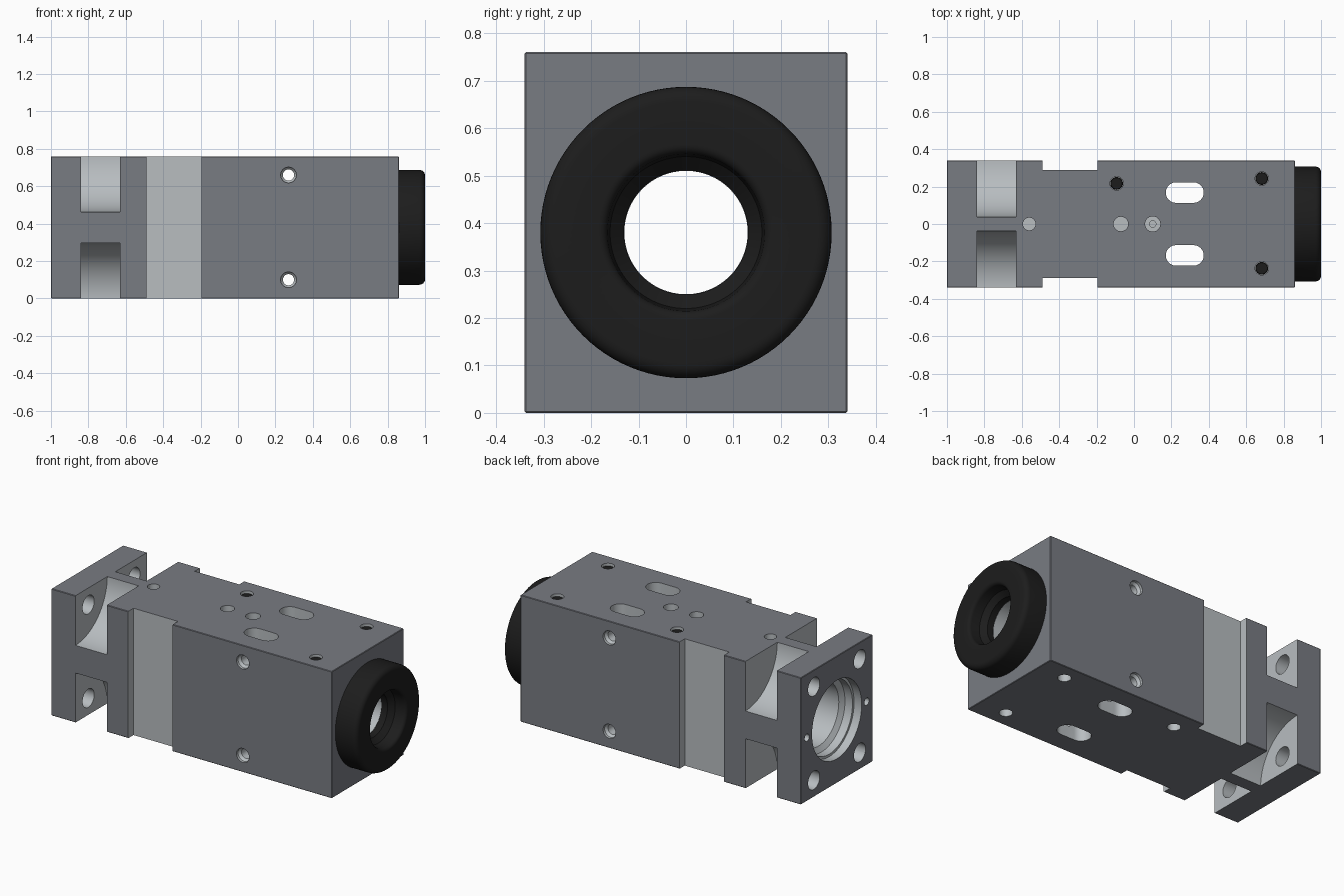
import bpy, bmesh
from math import cos, sin, pi
from mathutils import Vector

if "Cube" in bpy.data.objects:
    bpy.data.objects.remove(bpy.data.objects["Cube"])

X, Y, Z = (1, 0, 0), (0, 1, 0), (0, 0, 1)
MID = 0.38  # height of the bore axis


def material(name, rgb):
    m = bpy.data.materials.new(name)
    m.diffuse_color = (*rgb, 1)
    m.use_nodes = True
    m.node_tree.nodes["Principled BSDF"].inputs["Base Color"].default_value = m.diffuse_color
    return m


PAINT = material("grey_paint", (0.19, 0.20, 0.225))
METAL = material("bare_metal", (0.48, 0.51, 0.53))
BLACK = material("black", (0.012, 0.012, 0.012))


def make_object(name, bm, mats, index=0):
    bmesh.ops.recalc_face_normals(bm, faces=bm.faces)
    for f in bm.faces:
        f.material_index = index
    me = bpy.data.meshes.new(name)
    bm.to_mesh(me)
    bm.free()
    for m in mats:
        me.materials.append(m)
    ob = bpy.data.objects.new(name, me)
    bpy.context.collection.objects.link(ob)
    return ob


def lathe(name, profile, origin, axis, mats, index=0, closed=False, n=48):
    """Turn (distance along axis, radius) points around an axis."""
    q = Vector(Z).rotation_difference(Vector(axis))
    bm = bmesh.new()
    rings = [[bm.verts.new(Vector(origin) + q @ Vector((r * cos(2 * pi * i / n), r * sin(2 * pi * i / n), d)))
              for i in range(n)] for d, r in profile]
    pairs = list(zip(rings, rings[1:]))
    if closed:
        pairs.append((rings[-1], rings[0]))
    else:
        bm.faces.new(rings[0])
        bm.faces.new(rings[-1])
    for a, b in pairs:
        for i in range(n):
            j = (i + 1) % n
            bm.faces.new((a[i], a[j], b[j], b[i]))
    return make_object(name, bm, mats, index)


def box(name, lo, hi, index=0, bevel=0.0):
    bm = bmesh.new()
    bmesh.ops.create_cube(bm, size=1)
    for v in bm.verts:
        v.co = [(a + b) / 2 + c * (b - a) for a, b, c in zip(lo, hi, v.co)]
    if bevel:
        bmesh.ops.bevel(bm, geom=bm.edges[:], offset=bevel, segments=1, affect='EDGES')
    return make_object(name, bm, (PAINT, METAL), index)


def slot(name, x0, x1, y, r):
    bm = bmesh.new()
    pts = []
    for i in range(34):
        side = i // 17
        a = -pi / 2 + pi * (i - side) / 16
        pts.append(bm.verts.new(((x0 if side else x1) + r * cos(a), y + r * sin(a), -0.1)))
    face = bm.faces.new(pts)
    top = bmesh.ops.extrude_face_region(bm, geom=[face])["geom"]
    for v in top:
        if isinstance(v, bmesh.types.BMVert):
            v.co.z = 0.9
    return make_object(name, bm, (PAINT, METAL), 1)


def smooth(ob):
    bpy.ops.object.select_all(action='DESELECT')
    ob.select_set(True)
    bpy.context.view_layer.objects.active = ob
    bpy.ops.object.shade_smooth_by_angle(angle=0.55)


cutters = []


def bore(profile, origin, axis, n=32):
    cutters.append(lathe("cutter", profile, origin, axis, (PAINT, METAL), 1, n=n))


# main housing block
body = box("housing", (-1, -0.34, 0), (0.86, 0.34, 0.76), bevel=0.003)

# stepped central bore
bore([(-1.1, 0.235), (-0.95, 0.235), (-0.95, 0.22), (-0.90, 0.22), (-0.88, 0.19),
      (0.70, 0.19), (0.70, 0.13), (0.9, 0.13)], (0, 0, MID), X, 64)

for s in (-1, 1):
    # side groove, slot, flange dowel hole
    ys = sorted((s * 0.29, s * 0.5))
    cutters.append(box("cutter", (-0.49, ys[0], -0.1), (-0.195, ys[1], 0.9), 1))
    cutters.append(slot("cutter", 0.225, 0.318, s * 0.168, 0.055))
    bore([(-1.1, 0.022), (-0.9, 0.022)], (0, s * 0.283, MID), X)
    # countersunk cross holes
    bore([(-0.4, 0.042), (-0.325, 0.042), (-0.31, 0.03), (0.31, 0.03), (0.325, 0.042), (0.4, 0.042)],
         (0.27, 0, MID + s * 0.28), Y)
    for t in (-1, 1):
        # scooped corner pockets and the flange holes opening into them
        bore([(-0.84, 0.302), (-0.632, 0.302)], (0, s * 0.34, MID + t * 0.385), X, 96)
        bore([(-1.1, 0.055), (-0.8, 0.055)], (0, s * 0.217, MID + t * 0.28), X)

# blind holes on the top centreline
bore([(0.70, 0.034), (0.9, 0.034)], (-0.56, 0, 0), Z)
bore([(0.70, 0.039), (0.9, 0.039)], (-0.07, 0, 0), Z)
bore([(0.66, 0.017), (0.72, 0.017), (0.72, 0.041), (0.9, 0.041)], (0.10, 0, 0), Z)

# vertical screw holes with black set screws
SCREWS = [(-0.093, 0.217), (0.683, 0.243), (0.683, -0.237)]
for x, y in SCREWS:
    bore([(-0.1, 0.036), (0.12, 0.036)], (x, y, 0), Z)
    bore([(0.55, 0.036), (0.9, 0.036)], (x, y, 0), Z)

# cut everything out of the housing
bpy.context.view_layer.objects.active = body
for c in cutters:
    m = body.modifiers.new("cut", 'BOOLEAN')
    m.operation, m.solver, m.object = 'DIFFERENCE', 'EXACT', c
    bpy.ops.object.modifier_apply(modifier=m.name)
    bpy.data.objects.remove(c)
smooth(body)

for i, (x, y) in enumerate(SCREWS):
    smooth(lathe(f"set_screw_{i + 1}", [(0.545, 0.034), (0.742, 0.034), (0.747, 0.030)],
                 (x, y, 0), Z, (BLACK,), n=32))

# black end ring with rounded rims
ring = [(0.855, 0.131), (0.855, 0.307)]
ring += [(0.97 + 0.03 * sin(a * pi / 12), 0.277 + 0.03 * cos(a * pi / 12)) for a in range(7)]
ring += [(0.98 + 0.02 * cos(a * pi / 12), 0.185 - 0.02 * sin(a * pi / 12)) for a in range(7)]
ring += [(0.93, 0.160), (0.90, 0.131)]
smooth(lathe("end_ring", ring, (0, 0, MID), X, (BLACK,), closed=True, n=96))
